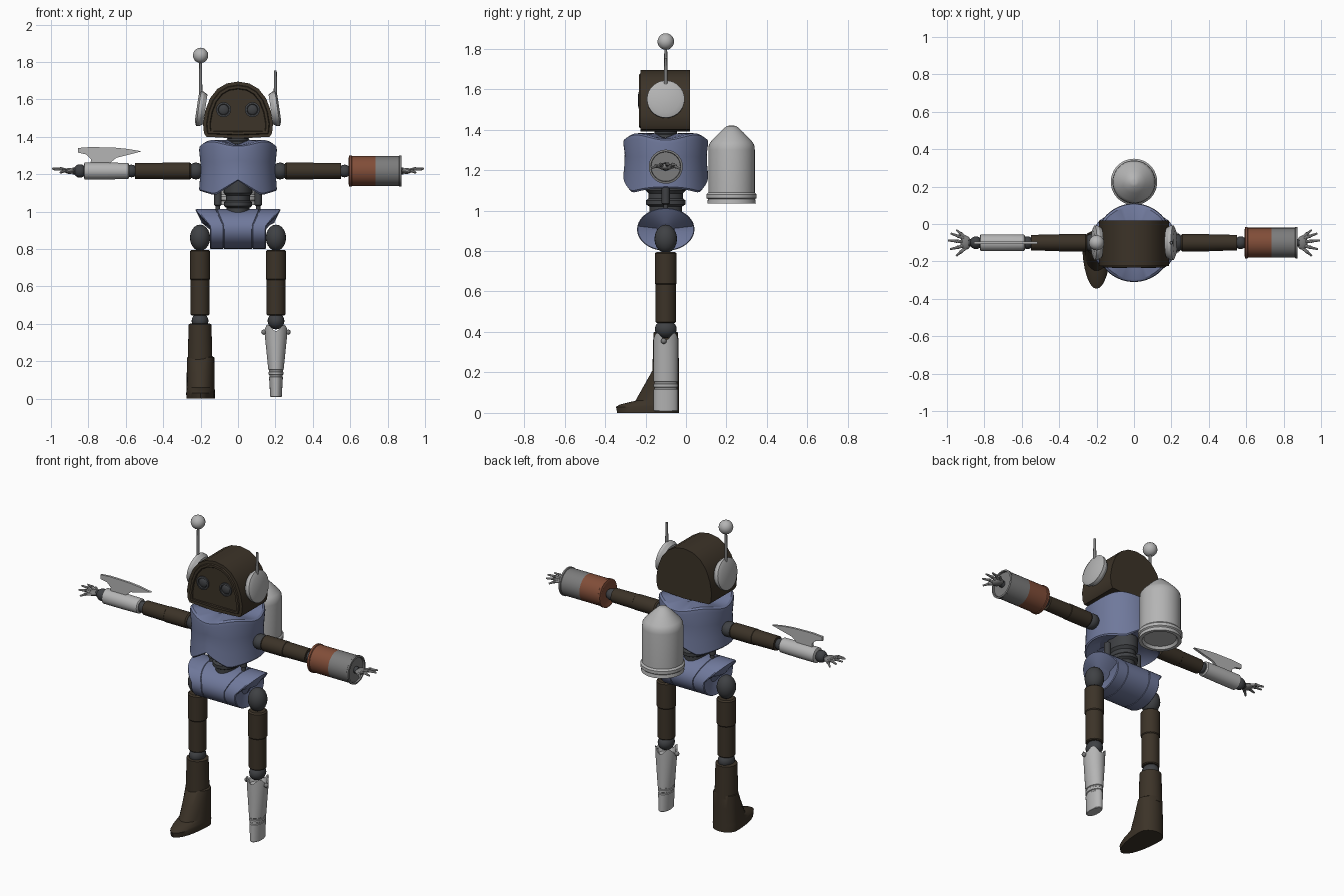
import bpy, bmesh, math
from mathutils import Vector, Matrix

cube = bpy.data.objects.get("Cube")
if cube:
    bpy.data.objects.remove(cube, do_unlink=True)

parts = []
Y = -0.1       # depth of the body's centre line
ARM = 1.217    # height of the arms


def material(name, r, g, b):
    m = bpy.data.materials.new(name)
    m.use_nodes = True
    m.diffuse_color = (r, g, b, 1)
    m.node_tree.nodes["Principled BSDF"].inputs["Base Color"].default_value = (r, g, b, 1)
    return m


brown = material("dark brown", .045, .033, .021)
blue = material("slate blue", .16, .19, .33)
silver = material("silver", .46, .46, .46)
grey = material("mid grey", .2, .2, .2)
dark = material("charcoal", .05, .053, .058)
rust = material("rust", .22, .075, .04)


def finish(name, bm, mat):
    bmesh.ops.recalc_face_normals(bm, faces=bm.faces)
    mesh = bpy.data.meshes.new(name)
    bm.to_mesh(mesh)
    bm.free()
    mesh.materials.append(mat)
    ob = bpy.data.objects.new(name, mesh)
    bpy.context.collection.objects.link(ob)
    parts.append(ob)
    return ob


def loft(name, rings, mat):
    """Skin a list of equal-length point rings and cap both ends."""
    bm = bmesh.new()
    rows = [[bm.verts.new(p) for p in ring] for ring in rings]
    n = len(rows[0])
    for a, b in zip(rows, rows[1:]):
        for i in range(n):
            j = (i + 1) % n
            bm.faces.new((a[i], a[j], b[j], b[i]))
    bm.faces.new(rows[0])
    bm.faces.new(rows[-1])
    return finish(name, bm, mat)


def angles(n):
    return [2 * math.pi * i / n for i in range(n)]


def lathe(name, profile, origin, mat, axis=(0, 0, 1), seg=28, sx=1):
    """Turn (radius, height) points around an axis through origin."""
    axis = Vector(axis).normalized()
    place = Matrix.Translation(origin) @ axis.to_track_quat('Z', 'Y').to_matrix().to_4x4()
    rings = [[place @ Vector((r * sx * math.cos(a), r * math.sin(a), h)) for a in angles(seg)]
             for r, h in profile]
    return loft(name, rings, mat)


def rod(name, p, q, r1, r2, mat, seg=16):
    d = Vector(q) - Vector(p)
    return lathe(name, [(r1, 0), (r2, d.length)], p, mat, d, seg)


def ball(name, centre, radii, mat, seg=20):
    bm = bmesh.new()
    bmesh.ops.create_uvsphere(bm, u_segments=seg, v_segments=seg // 2, radius=1)
    bmesh.ops.transform(bm, matrix=Matrix.Translation(centre) @ Matrix.Diagonal((*radii, 1)),
                        verts=bm.verts)
    return finish(name, bm, mat)


def prism(name, outline, y0, y1, mat):
    return loft(name, [[(x, y, z) for x, z in outline] for y in (y1, y0)], mat)


# Head: domed outline with a stepped face frame
half = [(.06, 1.685), (.11, 1.656), (.15, 1.605), (.175, 1.54), (.187, 1.47), (.182, 1.42), (.17, 1.4)]
outline = [(0, 1.695)] + half + [(0, 1.39)] + [(-x, z) for x, z in reversed(half)]
head = prism("head", outline, -.225, .02, brown)
bm = bmesh.new()
bm.from_mesh(head.data)
face = [min(bm.faces, key=lambda f: f.calc_center_median().y)]
for width, depth in ((.018, 0), (.004, .007), (.014, 0), (.004, -.007)):
    bmesh.ops.inset_region(bm, faces=face, thickness=width, depth=depth)
bm.to_mesh(head.data)
bm.free()

lathe("neck", [(.065, 1.36), (.065, 1.375), (.055, 1.38), (.055, 1.39), (.068, 1.395), (.068, 1.42)],
      (0, Y, 0), dark)

for side, s in (("left", 1), ("right", -1)):
    # Eyes and ears
    lathe(side + "_eye_ring", [(.04, 0), (.04, .012), (.03, .014), (.028, .006)],
          (s * .077, -.222, 1.545), dark, (0, -1, 0))
    ball(side + "_eye", (s * .077, -.222, 1.545), (.03, .014, .03), dark)
    lathe(side + "_ear", [(.08, -.03), (.093, -.01), (.093, .006), (.07, .016)],
          (s * .205, Y, 1.55), silver, (s, 0, .15))
    rod(side + "_antenna", (s * .2, Y, 1.6), (s * .2, Y, 1.755 if s > 0 else 1.81), .01, .007, grey)

    # Shoulder, upper arm, elbow
    ball(side + "_shoulder", (s * .225, Y, ARM), (.045, .048, .045), dark)
    lathe(side + "_upper_arm", [(.04, .25), (.046, .258), (.046, .4), (.044, .402), (.042, .55)],
          (0, Y, ARM), brown, (s, 0, 0))
    ball(side + "_elbow", (s * .57, Y, ARM), (.034, .034, .034), dark)

    # Hand with fanned fingers
    rod(side + "_wrist", (s * .82, Y, ARM), (s * .885, Y, ARM), .026, .018, dark)
    ball(side + "_palm", (s * .9, Y, ARM), (.028, .038, .016), grey)
    for i, (x, y, z) in enumerate([(.955, .068, -.01), (.985, .05, .008), (1, .012, .012),
                                   (.988, -.035, .008), (.955, -.07, -.008)]):
        root = Vector((s * .9, Y + y * .4, ARM))
        tip = Vector((s * (x - .005), Y + y, ARM + z))
        mid = root.lerp(tip, .5) + Vector((0, 0, .006))
        rod(f"{side}_finger_base_{i}", root, mid, .009, .008, silver, 8)
        ball(f"{side}_knuckle_{i}", mid, (.01, .01, .01), grey, 8)
        rod(f"{side}_finger_tip_{i}", mid, tip, .008, .005, silver, 8)

    # Hip, thigh, knee and waist strut
    ball(side + "_hip", (s * .203, Y, .86), (.054, .056, .07), dark)
    lathe(side + "_thigh", [(.045, .795), (.054, .788), (.054, .64), (.05, .635), (.05, .45), (.045, .445)],
          (s * .203, Y, 0), brown)
    ball(side + "_knee", (s * .203, Y, .415), (.045, .054, .045), dark)
    lathe(side + "_waist_strut", [(.012, .98), (.012, 1.03), (.02, 1.035), (.02, 1.12)],
          (s * .108, Y, 0), dark, seg=12)

ball("antenna_ball", (-.2, Y, 1.835), (.041, .041, .041), silver)


# Torso: waisted drum with a wavy collar and arched hem
def torso_ring(t, scale):
    ring = []
    for a in angles(64):
        x, y = .208 * math.cos(a), .21 * math.sin(a)
        top = 1.355 + .027 * math.sin(2 * a) ** 2
        hem = 1.09 + max(0, .075 * (1 - abs(x) / .12)) + max(0, .3 * (abs(x) - .14))
        ring.append((x * scale, Y + y * scale, hem + (top - hem) * t))
    return ring


loft("torso", [torso_ring(t, k) for t, k in
               ((.2, .6), (.06, .9), (0, .97), (.03, 1), (.3, .975), (.6, .965), (.9, 1),
                (.97, .985), (1, .93), (1, .4))], blue)

# Spine
lathe("spine", [(.1, 1.17), (.1, 1.1), (.085, 1.085), (.085, 1.06), (.098, 1.05),
                (.098, 1.03), (.08, 1.02), (.08, .98)], (0, Y, 0), dark, sx=.77)


# Pelvis: sideways barrel with flared upper ends
def pelvis_ring(t, scale):
    ring = []
    for a in angles(40):
        y, z = .142 * math.cos(a), .106 * math.sin(a)
        width = .15 + max(0, z - .015) * .85
        ring.append((t * width, Y + y * scale, .907 + z * scale))
    return ring


bands = [(.85, .3), (1, .97), (.97, 1), (.53, 1), (.52, .97), (.5, .97), (.49, 1)]
loft("pelvis", [pelvis_ring(-t, k) for t, k in bands] +
     [pelvis_ring(t, k) for t, k in reversed(bands)], blue)

# Backpack tank
lathe("back_tank", [(.01, 1.42), (.025, 1.417), (.06, 1.385), (.1, 1.343), (.112, 1.325), (.115, 1.3),
                    (.115, 1.09), (.124, 1.08), (.124, 1.062), (.117, 1.056), (.12, 1.035), (.1, 1.035),
                    (.09, 1.05)], (0, .225, 0), silver, seg=40)

# Right forearm with a blade
lathe("right_forearm", [(.036, .582), (.043, .588), (.045, .7), (.045, .82), (.035, .824)],
      (0, Y, ARM), silver, (-1, 0, 0))
ball("right_wrist_ball", (-.845, Y, ARM), (.034, .034, .036), dark)
blade = [(-.855, 1.34), (-.79, 1.345), (-.66, 1.342), (-.59, 1.335), (-.515, 1.322), (-.58, 1.305),
         (-.65, 1.288), (-.69, 1.255), (-.79, 1.255), (-.785, 1.28), (-.81, 1.305), (-.855, 1.315)]
prism("forearm_blade", blade, Y - .007, Y + .007, silver)

# Left forearm can
lathe("can_inner_half", [(.05, .6), (.072, .592), (.084, .595), (.084, .607), (.08, .61), (.08, .735)],
      (0, Y, ARM), rust, (1, 0, 0), 32)
lathe("can_outer_half", [(.08, .735), (.08, .86), (.084, .863), (.084, .873), (.074, .875), (.072, .865)],
      (0, Y, ARM), grey, (1, 0, 0), 32)

# Right shin and boot
lathe("right_shin", [(.05, .402), (.061, .397), (.066, .2)], (-.203, Y, 0), brown)


def boot_ring(z, toe, width):
    return [(-.2 + width * math.cos(a),
             Y + math.sin(a) * (.065 if math.sin(a) > 0 else toe), z) for a in angles(32)]


loft("right_boot", [boot_ring(*r) for r in
                    ((0, .24, .076), (.03, .246, .077), (.042, .225, .076), (.06, .15, .075),
                     (.14, .105, .074), (.22, .06, .073), (.226, .052, .062))], brown)


# Left peg leg with a notched cuff
def peg_ring(z, width, depth, notch=0):
    return [(.203 + width * math.cos(a), Y + depth * math.sin(a), z - notch * math.cos(4 * a))
            for a in angles(32)]


loft("left_peg_leg", [peg_ring(*r) for r in
                      ((.008, .028, .056), (.012, .031, .06), (.115, .037, .06), (.118, .034, .056),
                       (.126, .034, .056), (.129, .039, .06), (.142, .04, .06), (.145, .037, .056),
                       (.152, .037, .056), (.155, .041, .06), (.32, .058, .061), (.378, .062, .061, .018),
                       (.375, .054, .053, .018), (.34, .045, .045))], silver)
for x in (.138, .268):
    ball("cuff_bolt", (x, Y - .01, .355), (.014, .014, .014), grey, 12)

# Smooth rounded surfaces while keeping hard edges
bpy.ops.object.select_all(action='DESELECT')
for ob in parts:
    ob.select_set(True)
bpy.context.view_layer.objects.active = parts[0]
bpy.ops.object.shade_smooth_by_angle(angle=math.radians(32))
